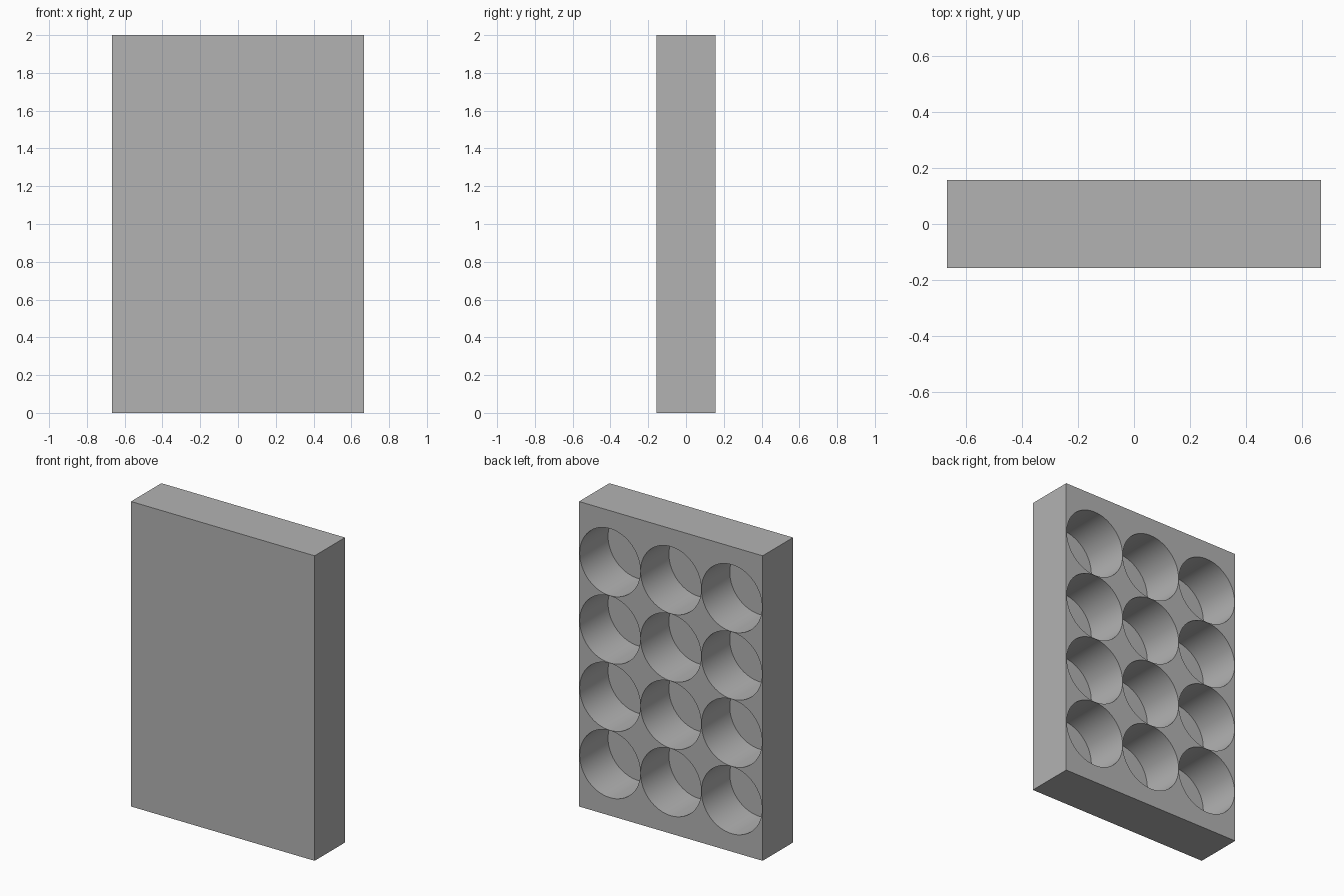
import bpy, bmesh, math
from mathutils import Matrix, Vector

WIDTH, DEPTH, HEIGHT = 1.332, 0.314, 2.0
COLUMNS, ROWS = 3, 4
PITCH, RADIUS, FLOOR = 0.4415, 0.22, 0.02
OVERSHOOT = 0.1

if "Cube" in bpy.data.objects:
    bpy.data.objects.remove(bpy.data.objects["Cube"])

grey = bpy.data.materials.new("light_grey")
grey.use_nodes = True
grey.diffuse_color = (0.45, 0.45, 0.45, 1)
grey.node_tree.nodes["Principled BSDF"].inputs["Base Color"].default_value = grey.diffuse_color


def make_object(name, bm):
    bmesh.ops.recalc_face_normals(bm, faces=bm.faces)
    mesh = bpy.data.meshes.new(name)
    bm.to_mesh(mesh)
    bm.free()
    mesh.materials.append(grey)
    obj = bpy.data.objects.new(name, mesh)
    bpy.context.collection.objects.link(obj)
    return obj


# Solid block
bm = bmesh.new()
bmesh.ops.create_cube(bm, size=1, matrix=Matrix.Translation((0, 0, HEIGHT / 2))
                      @ Matrix.Diagonal((WIDTH, DEPTH, HEIGHT, 1)))
block = make_object("holder_block", bm)

# Grid of round pockets, open at the back and stopping short of the front wall
bm = bmesh.new()
y_floor = -DEPTH / 2 + FLOOR
y_end = DEPTH / 2 + OVERSHOOT
turn = Matrix.Rotation(math.pi / 2, 4, 'X')
for col in range(COLUMNS):
    for row in range(ROWS):
        centre = Vector(((col - (COLUMNS - 1) / 2) * PITCH,
                         (y_floor + y_end) / 2,
                         HEIGHT / 2 + (row - (ROWS - 1) / 2) * PITCH))
        bmesh.ops.create_cone(bm, cap_ends=True, segments=64, radius1=RADIUS,
                              radius2=RADIUS, depth=y_end - y_floor,
                              matrix=Matrix.Translation(centre) @ turn)
cutter = make_object("pocket_cutter", bm)
cutter.hide_render = True

# Cut the pockets, then drop the cutter
cut = block.modifiers.new("pockets", 'BOOLEAN')
cut.operation = 'DIFFERENCE'
cut.solver = 'EXACT'
cut.object = cutter
bpy.ops.object.select_all(action='DESELECT')
block.select_set(True)
bpy.context.view_layer.objects.active = block
bpy.ops.object.modifier_apply(modifier=cut.name)
bpy.data.objects.remove(cutter)

# Smooth pocket walls with crisp rims
bpy.ops.object.shade_smooth_by_angle(angle=math.radians(30))
